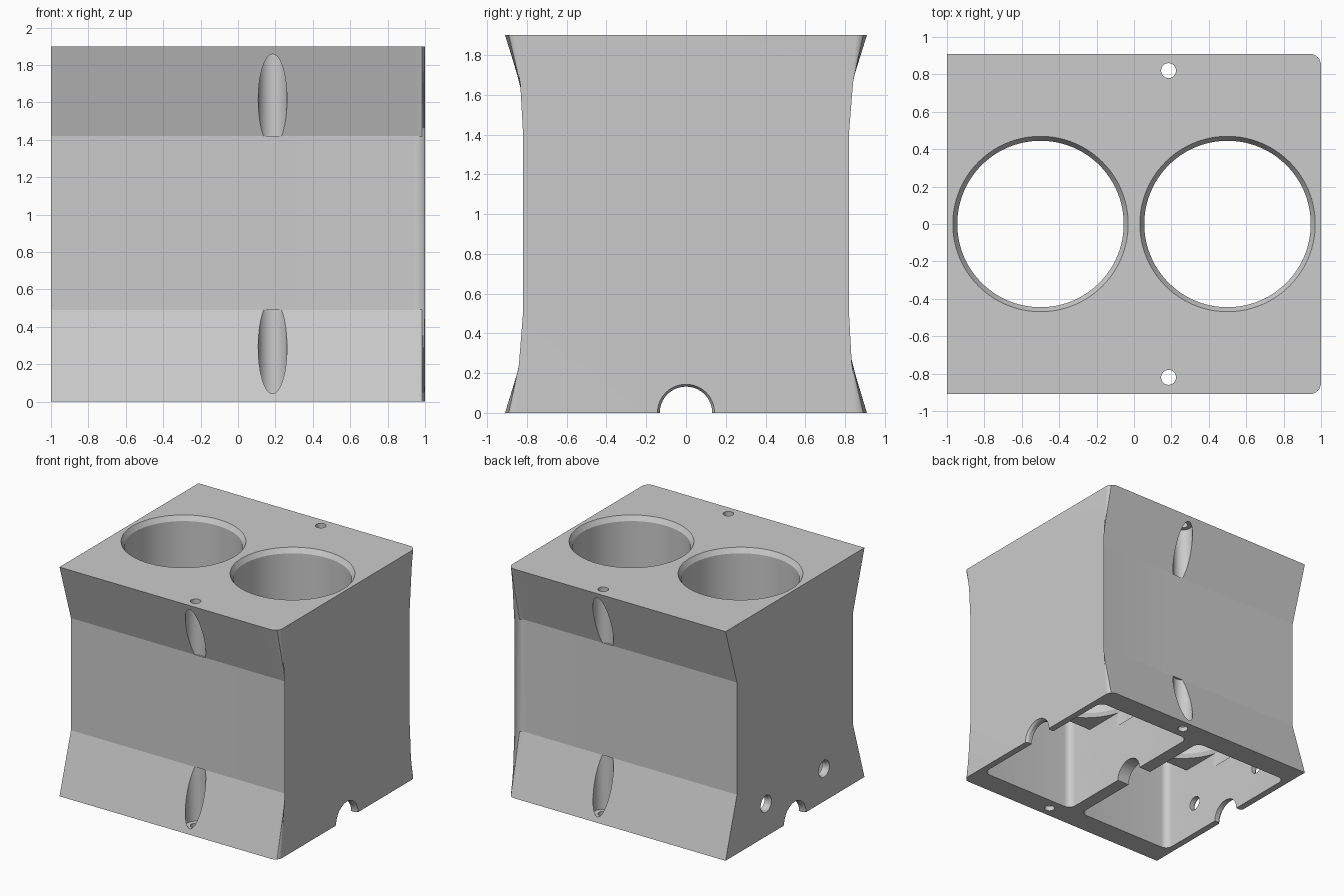
import bpy
import bmesh
import math
from mathutils import Matrix

cube = bpy.data.objects.get("Cube")
if cube:
    bpy.data.objects.remove(cube, do_unlink=True)

HEIGHT = 1.9

grey = bpy.data.materials.new("plain_grey")
grey.use_nodes = True
grey.diffuse_color = (0.6, 0.6, 0.6, 1)
grey.node_tree.nodes["Principled BSDF"].inputs["Base Color"].default_value = (0.6, 0.6, 0.6, 1)


def make_object(name, bm):
    bmesh.ops.recalc_face_normals(bm, faces=bm.faces)
    mesh = bpy.data.meshes.new(name)
    bm.to_mesh(mesh)
    bm.free()
    mesh.materials.append(grey)
    obj = bpy.data.objects.new(name, mesh)
    bpy.context.collection.objects.link(obj)
    return obj


def box(name, x, y, z, corner=0):
    """Box from ranges, with optional rounding of its upright edges."""
    bm = bmesh.new()
    bmesh.ops.create_cube(bm, size=1)
    for v in bm.verts:
        for axis, (low, high) in enumerate((x, y, z)):
            v.co[axis] = high if v.co[axis] > 0 else low
    if corner:
        upright = [e for e in bm.edges if abs(e.verts[0].co.z - e.verts[1].co.z) > 0.01]
        bmesh.ops.bevel(bm, geom=upright, offset=corner, segments=8,
                        profile=0.5, affect='EDGES')
    return make_object(name, bm)


def turned(name, profile, centre, along_x=False, sides=64):
    """Solid of revolution from (radius, distance) pairs."""
    bm = bmesh.new()
    rings = []
    for radius, d in profile:
        rings.append([bm.verts.new((radius * math.cos(2 * math.pi * i / sides),
                                    radius * math.sin(2 * math.pi * i / sides), d))
                      for i in range(sides)])
    for a, b in zip(rings, rings[1:]):
        for i in range(sides):
            j = (i + 1) % sides
            bm.faces.new((a[i], a[j], b[j], b[i]))
    bm.faces.new(rings[0])
    bm.faces.new(rings[-1])
    if along_x:
        bmesh.ops.rotate(bm, verts=bm.verts, matrix=Matrix.Rotation(math.pi / 2, 3, 'Y'))
    bmesh.ops.translate(bm, verts=bm.verts, vec=centre)
    return make_object(name, bm)


def combine(target, tool, operation='DIFFERENCE'):
    tool.hide_render = True
    mod = target.modifiers.new("shape", 'BOOLEAN')
    mod.operation = operation
    mod.solver = 'EXACT'
    mod.object = tool
    bpy.context.view_layer.objects.active = target
    bpy.ops.object.modifier_apply(modifier=mod.name)
    bpy.data.objects.remove(tool, do_unlink=True)


# Waisted body, rounded only along its left upright edges
half = [(0.91, 0), (0.76, 0.49), (0.76, 1.42), (0.91, HEIGHT)]
outline = half + [(-y, z) for y, z in reversed(half)]
bm = bmesh.new()
ends = [[bm.verts.new((x, y, z)) for y, z in outline] for x in (-1, 1)]
for end in ends:
    bm.faces.new(end)
for i in range(len(outline)):
    j = (i + 1) % len(outline)
    bm.faces.new((ends[0][i], ends[0][j], ends[1][j], ends[1][i]))
rounded = [e for e in bm.edges
           if all(v.co.x > 0 for v in e.verts)
           and abs(e.verts[0].co.z - e.verts[1].co.z) > 0.01]
bmesh.ops.bevel(bm, geom=rounded, offset=0.06, segments=8, profile=0.5, affect='EDGES')
body = make_object("holder_body", bm)

# Two open pockets in the underside
for side in (-1, 1):
    xs = sorted((side * 0.055, side * 0.945))
    combine(body, box("pocket", xs, (-0.72, 0.72), (-0.1, 1.8), 0.06))

# Solid block that carries the cup bores
combine(body, box("bore_block", (-0.97, 0.97), (-0.48, 0.48), (0.615, 1.85)), 'UNION')

# Cup bores with chamfered rims
bore = [(0.47, 0.5), (0.465, 0.615), (0.445, 0.645),
        (0.445, HEIGHT - 0.04), (0.469, HEIGHT), (0.469, HEIGHT + 0.1)]
for side in (-1, 1):
    combine(body, turned("cup_bore", bore, (side * 0.5, 0, 0), sides=96))

# Screw holes and wider screw head recesses, front and back
for side in (-1, 1):
    spot = (0.185, side * 0.82, 0)
    combine(body, turned("screw_hole", [(0.04, -0.1), (0.04, 2)], spot, sides=32))
    for low, high in ((0.04, 0.49), (1.42, 1.86)):
        combine(body, turned("head_recess", [(0.077, low), (0.077, high)], spot, sides=48))

# Cable arch through all three walls
arch = [(0.144, -1.1), (0.144, -1), (0.132, -0.98),
        (0.132, 0.98), (0.144, 1), (0.144, 1.1)]
combine(body, turned("cable_arch", arch, (0, 0, 0), True))

# Countersunk holes in the right wall
for side in (-1, 1):
    hole = [(0.07, -1.1), (0.07, -1), (0.058, -0.98), (0.058, -0.8)]
    combine(body, turned("side_hole", hole, (0, side * 0.38, 0.27), True, 40))

bpy.ops.object.select_all(action='DESELECT')
body.select_set(True)
bpy.context.view_layer.objects.active = body
bpy.ops.object.shade_smooth_by_angle(angle=math.radians(16))
